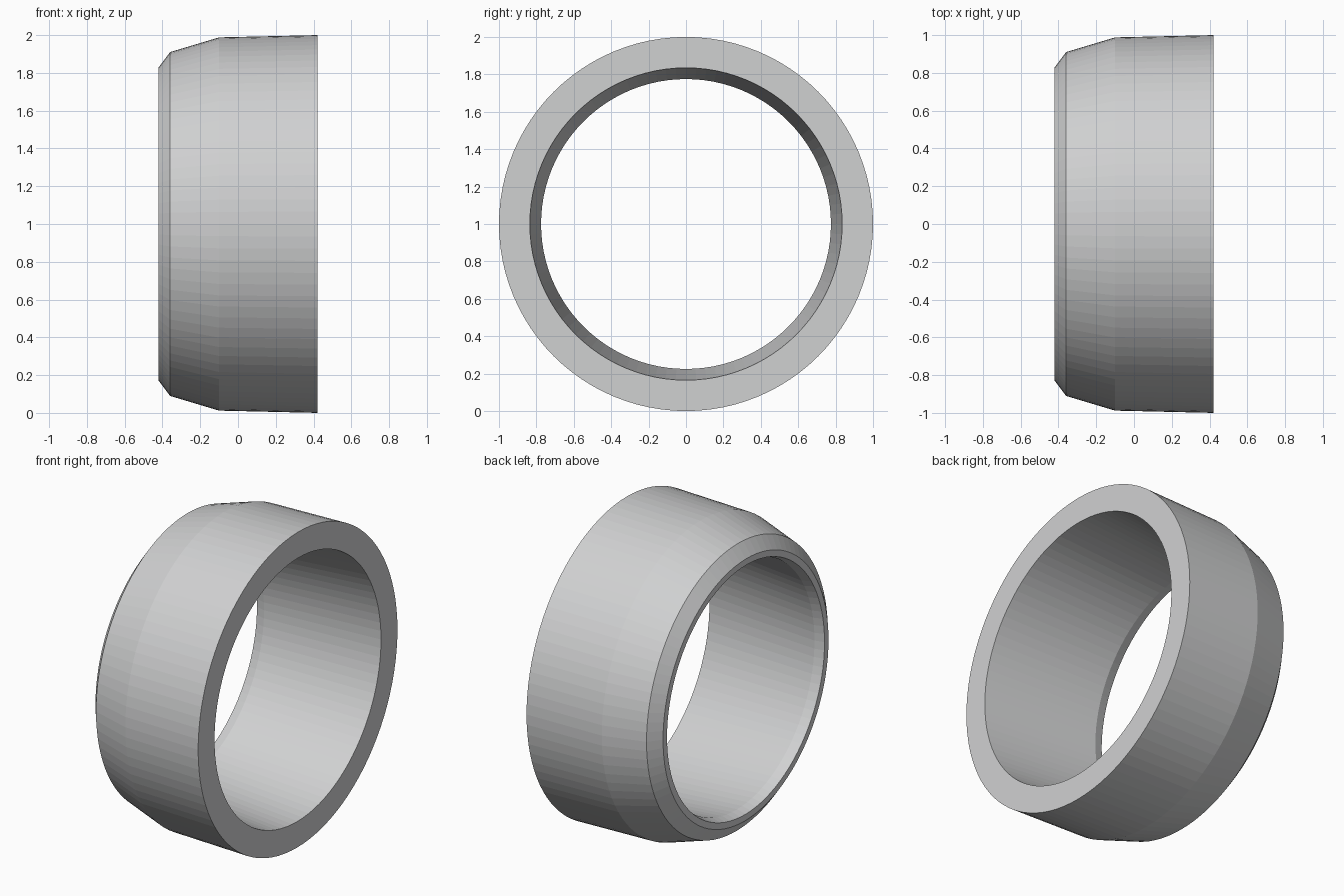
import bpy, bmesh, math
from mathutils import Vector

cube = bpy.data.objects.get("Cube")
if cube:
    bpy.data.objects.remove(cube)

SEGMENTS = 96

# Plain grey finish
grey = bpy.data.materials.new("light_grey")
grey.use_nodes = True
colour = (0.63, 0.635, 0.64, 1)
grey.diffuse_color = colour
grey.node_tree.nodes["Principled BSDF"].inputs["Base Color"].default_value = colour

# Closed ring section as (position along x, radius)
section = [
    (0.42, 1.0), (-0.10, 0.988), (-0.36, 0.91), (-0.42, 0.83),  # outer wall and chamfers
    (-0.42, 0.79), (-0.36, 0.775), (0.42, 0.835),               # end lip and tapered bore
]

# Spin the section about the x axis
bm = bmesh.new()
verts = [bm.verts.new((x, 0, r)) for x, r in section]
edges = [bm.edges.new((v, verts[(i + 1) % len(verts)])) for i, v in enumerate(verts)]
bmesh.ops.spin(bm, geom=verts + edges, cent=(0, 0, 0), axis=(1, 0, 0),
               angle=math.tau, steps=SEGMENTS, use_merge=True)
bmesh.ops.remove_doubles(bm, verts=bm.verts, dist=0.0001)
bmesh.ops.translate(bm, verts=bm.verts, vec=Vector((0, 0, 1)))
bmesh.ops.recalc_face_normals(bm, faces=bm.faces)

mesh = bpy.data.meshes.new("tapered_ring")
bm.to_mesh(mesh)
bm.free()
mesh.materials.append(grey)
ring = bpy.data.objects.new("tapered_ring", mesh)
bpy.context.collection.objects.link(ring)
